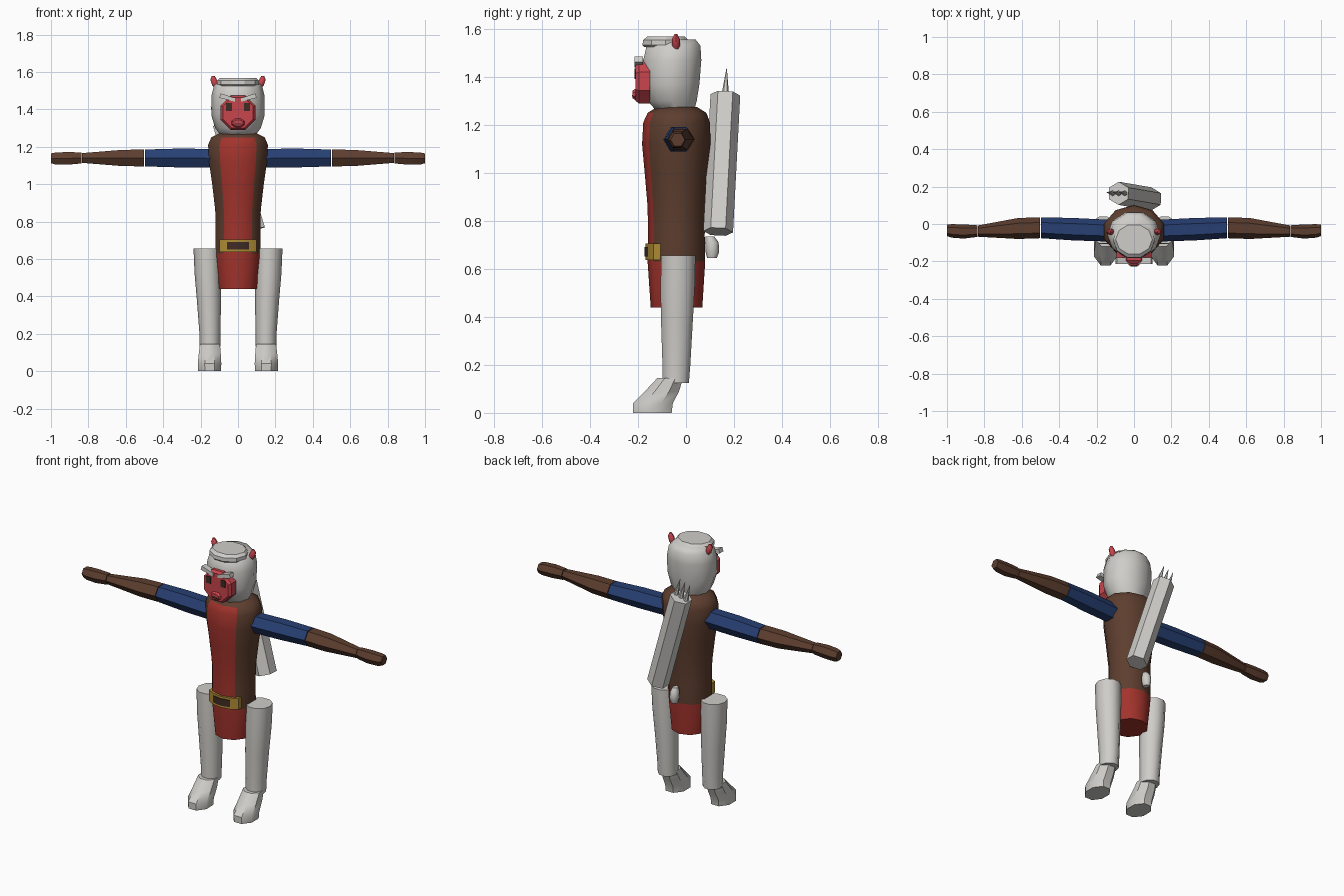
import bpy, bmesh
from math import sin, cos, pi, radians
from mathutils import Vector

if "Cube" in bpy.data.objects:
    bpy.data.objects.remove(bpy.data.objects["Cube"], do_unlink=True)


def material(name, r, g, b):
    m = bpy.data.materials.new(name)
    m.use_nodes = True
    m.diffuse_color = (r, g, b, 1)
    bsdf = m.node_tree.nodes["Principled BSDF"]
    bsdf.inputs["Base Color"].default_value = (r, g, b, 1)
    bsdf.inputs["Roughness"].default_value = 0.8
    return m


FUR = material("pale grey", 0.62, 0.61, 0.58)
BROWN = material("leather brown", 0.11, 0.048, 0.028)
RED = material("cloth red", 0.36, 0.033, 0.025)
BLUE = material("sleeve blue", 0.02, 0.05, 0.17)
FACE = material("face red", 0.58, 0.06, 0.075)
GOLD = material("buckle gold", 0.42, 0.26, 0.035)
DARK = material("dark brown", 0.05, 0.025, 0.017)


def finish(name, bm, mats, rule=None, angle=40):
    bmesh.ops.recalc_face_normals(bm, faces=bm.faces)
    if rule:
        for f in bm.faces:
            f.material_index = rule(f.calc_center_median())
    mesh = bpy.data.meshes.new(name)
    bm.to_mesh(mesh)
    bm.free()
    ob = bpy.data.objects.new(name, mesh)
    bpy.context.collection.objects.link(ob)
    for m in mats:
        mesh.materials.append(m)
    bpy.ops.object.select_all(action='DESELECT')
    ob.select_set(True)
    bpy.context.view_layer.objects.active = ob
    bpy.ops.object.shade_smooth_by_angle(angle=radians(angle))
    return ob


def loft(name, rings, n, mats, u=(1, 0, 0), v=(0, -1, 0), phase=0.0, rule=None, angle=40):
    """Skin rings of (centre, radius along u, radius along v), capped at both ends."""
    bm = bmesh.new()
    u, v = Vector(u), Vector(v)
    loops = []
    for c, a, b in rings:
        turn = [2 * pi * (i + phase) / n for i in range(n)]
        loops.append([bm.verts.new(Vector(c) + u * a * sin(t) + v * b * cos(t)) for t in turn])
    for lo, hi in zip(loops, loops[1:]):
        for i in range(n):
            j = (i + 1) % n
            bm.faces.new((lo[i], lo[j], hi[j], hi[i]))
    bm.faces.new(loops[0])
    bm.faces.new(loops[-1])
    return finish(name, bm, mats, rule, angle)


def body_rings(profile):
    """Turn (z, half width, front y, back y) into rings."""
    return [((0, (f + b) / 2, z), w, (b - f) / 2) for z, w, f, b in profile]


def prism(name, outline, y0, y1, mat):
    """Extrude an (x, z) outline between two depths."""
    bm = bmesh.new()
    front = [bm.verts.new((x, y0, z)) for x, z in outline]
    back = [bm.verts.new((x, y1, z)) for x, z in outline]
    bm.faces.new(front)
    bm.faces.new(back)
    for i in range(len(outline)):
        j = (i + 1) % len(outline)
        bm.faces.new((front[i], front[j], back[j], back[i]))
    return finish(name, bm, [mat], angle=20)


def rect(x0, x1, z0, z1):
    return [(x0, z0), (x1, z0), (x1, z1), (x0, z1)]


# Tunic: brown coat with a red front panel and red skirt
def tunic_colour(c):
    return 1 if c.z < 0.63 or (c.y < -0.12 and abs(c.x) < 0.08 and c.z < 1.25) else 0


tunic = [(0.44, 0.105, -0.147, 0.068), (0.63, 0.128, -0.16, 0.08), (0.74, 0.126, -0.158, 0.078),
         (0.86, 0.128, -0.16, 0.08), (1.0, 0.145, -0.172, 0.092), (1.12, 0.163, -0.183, 0.102),
         (1.21, 0.168, -0.178, 0.1), (1.25, 0.15, -0.16, 0.085), (1.275, 0.1, -0.12, 0.045)]
loft("tunic", body_rings(tunic), 10, [BROWN, RED], rule=tunic_colour)


# Belt buckle: band folded around the front of the tunic
def folded_band(name, w, z0, z1, front, thick, mat):
    bm = bmesh.new()
    path = [(-w, front + 0.032), (-w * 0.6, front + 0.01), (0, front),
            (w * 0.6, front + 0.01), (w, front + 0.032)]
    rows = [[bm.verts.new(p) for p in ((x, y, z0), (x, y, z1), (x, y + thick, z1), (x, y + thick, z0))]
            for x, y in path]
    for a, b in zip(rows, rows[1:]):
        for i in range(4):
            j = (i + 1) % 4
            bm.faces.new((a[i], a[j], b[j], b[i]))
    bm.faces.new(rows[0])
    bm.faces.new(rows[-1])
    finish(name, bm, [mat])


folded_band("buckle_frame", 0.098, 0.637, 0.705, -0.168, 0.03, GOLD)
folded_band("buckle_leather", 0.084, 0.651, 0.692, -0.173, 0.009, DARK)

# Head and flat cap
head = [(1.25, 0.085, -0.12, 0.035), (1.3, 0.122, -0.165, 0.05), (1.37, 0.143, -0.184, 0.062),
        (1.47, 0.143, -0.184, 0.07), (1.53, 0.128, -0.17, 0.066), (1.555, 0.095, -0.13, 0.045)]
loft("head", body_rings(head), 10, [FUR], phase=0.5, angle=50)
cap = [(1.525, 0.105, -0.18, 0.01), (1.532, 0.112, -0.186, 0.015),
       (1.553, 0.112, -0.184, 0.015), (1.568, 0.098, -0.165, 0.0)]
loft("cap", body_rings(cap), 10, [FUR], phase=0.5, angle=30)

# Face mask: bevelled octagon with muzzle
mask = [((0, y, 1.381), w, h) for y, w, h in ((-0.15, 0.1, 0.1), (-0.195, 0.1, 0.1), (-0.21, 0.088, 0.088))]
loft("face_mask", mask, 8, [FACE], v=(0, 0, 1), phase=0.5, angle=20)
muzzle = [((0, y, 1.327), w, h) for y, w, h in ((-0.2, 0.045, 0.032), (-0.222, 0.028, 0.018))]
loft("muzzle", muzzle, 8, [FACE], v=(0, 0, 1), phase=0.5, angle=20)
prism("mouth", rect(-0.02, 0.02, 1.318, 1.324), -0.226, -0.221, DARK)

for s, side in ((1, "left"), (-1, "right")):
    # Eyes, slanted brows and ears
    prism(side + "_eye", rect(s * 0.033, s * 0.064, 1.392, 1.434), -0.214, -0.208, DARK)
    brow = [(s * 0.015, 1.44), (s * 0.1, 1.462), (s * 0.092, 1.485), (s * 0.015, 1.46)]
    prism(side + "_brow", brow, -0.215, -0.18, FUR)
    ear = [((s * 0.108, -0.042, 1.5), 0.008, 0.008), ((s * 0.121, -0.042, 1.53), 0.018, 0.017),
           ((s * 0.13, -0.042, 1.558), 0.018, 0.016), ((s * 0.132, -0.042, 1.578), 0.008, 0.006)]
    loft(side + "_ear", ear, 8, [FACE], angle=45)

    # Arms: hexagonal sleeve, forearm and hand
    def arm(part, stations, mat):
        rings = [((s * x, y, z), a, b) for x, y, z, a, b in stations]
        loft(side + part, rings, 6, [mat], u=(0, 1, 0), v=(0, 0, 1), phase=0.5)

    arm("_upper_arm", [(0.12, -0.036, 1.138, 0.058, 0.058), (0.32, -0.028, 1.14, 0.06, 0.058),
                       (0.498, -0.02, 1.14, 0.056, 0.052)], BLUE)
    arm("_forearm", [(0.502, -0.02, 1.14, 0.056, 0.052), (0.62, -0.024, 1.14, 0.056, 0.05),
                     (0.835, -0.038, 1.14, 0.03, 0.03)], BROWN)
    arm("_hand", [(0.838, -0.038, 1.14, 0.031, 0.034), (0.91, -0.04, 1.138, 0.038, 0.039),
                  (0.975, -0.037, 1.137, 0.036, 0.037), (1.0, -0.034, 1.138, 0.03, 0.03)], BROWN)

    # Legs: tapered trousers, then slanted feet
    leg = [((s * 0.15, -0.043, 0.125), 0.055, 0.058), ((s * 0.15, -0.04, 0.2), 0.056, 0.061),
           ((s * 0.155, -0.038, 0.37), 0.064, 0.069), ((s * 0.162, -0.035, 0.52), 0.07, 0.075),
           ((s * 0.165, -0.032, 0.655), 0.073, 0.075)]
    loft(side + "_leg", leg, 10, [FUR], phase=0.5)
    foot = [((s * 0.152, -0.14, 0), 0.066, 0.087), ((s * 0.152, -0.138, 0.04), 0.068, 0.09),
            ((s * 0.151, -0.1, 0.09), 0.064, 0.077), ((s * 0.15, -0.066, 0.145), 0.058, 0.058)]
    loft(side + "_foot", foot, 8, [FUR], phase=0.5)

# Tail stub
tail = [((0, 0.108, 0.645), 0.018, 0.02), ((0, 0.11, 0.67), 0.026, 0.028),
        ((0, 0.108, 0.71), 0.026, 0.028), ((0, 0.1, 0.735), 0.016, 0.018)]
loft("tail", tail, 8, [FUR], angle=50)

# Slung quiver with three points
low, high = Vector((0.092, 0.134, 0.755)), Vector((-0.082, 0.164, 1.325))
axis = (high - low).normalized()
across = Vector((0, 1, 0)).cross(axis).normalized()
depth = axis.cross(across)
loft("quiver", [(low, 0.062, 0.062), (high, 0.062, 0.062)], 6, [FUR], u=across, v=depth)
for i in (-1, 0, 1):
    base = high + across * i * 0.034
    loft("quiver_point_%d" % (i + 2), [(base - axis * 0.02, 0.017, 0.017), (base + axis * 0.105, 0.001, 0.001)],
         6, [FUR], u=across, v=depth)
